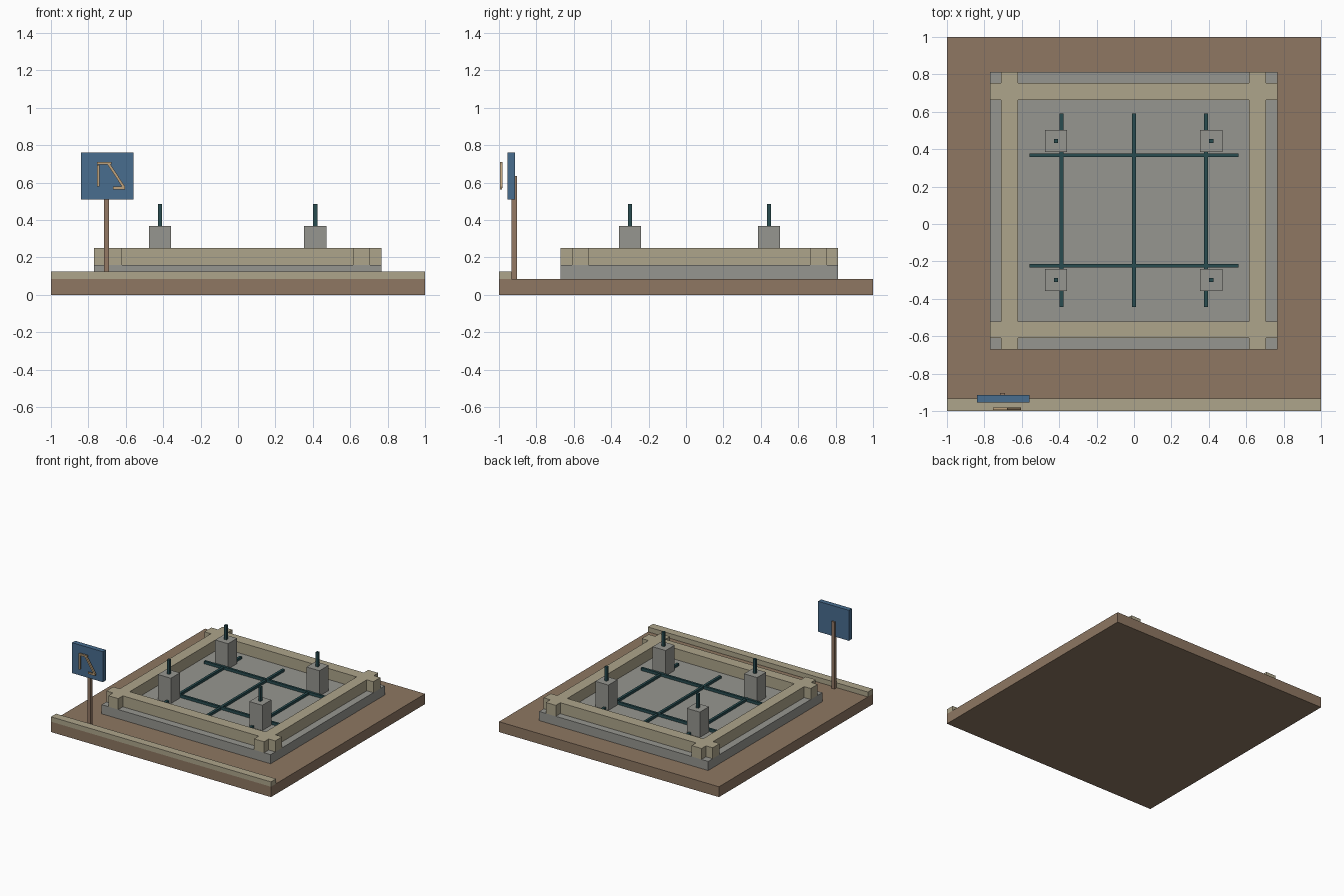
import bpy
from mathutils import Vector

if "Cube" in bpy.data.objects:
    bpy.data.objects.remove(bpy.data.objects["Cube"], do_unlink=True)


def material(name, rgb):
    """Flat colour given as display (sRGB) values, stored linear."""
    linear = [((c / 255 + 0.055) / 1.055) ** 2.4 for c in rgb] + [1]
    mat = bpy.data.materials.new(name)
    mat.use_nodes = True
    mat.diffuse_color = linear
    node = mat.node_tree.nodes["Principled BSDF"]
    node.inputs["Base Color"].default_value = linear
    node.inputs["Roughness"].default_value = 0.9
    return mat


earth = material("earth brown", (142, 119, 98))
timber = material("pale timber", (174, 165, 139))
concrete = material("concrete grey", (150, 150, 144))
steel = material("dark teal steel", (40, 76, 80))
blue = material("sign blue", (72, 109, 143))
wood = material("post wood", (147, 120, 100))
sand = material("symbol sand", (190, 162, 125))


def box(name, x, y, z, mat):
    """Box from (low, high) ranges on each axis."""
    mid = [(a + b) / 2 for a, b in (x, y, z)]
    bpy.ops.mesh.primitive_cube_add(size=1, location=mid)
    ob = bpy.context.object
    ob.name = name
    ob.scale = [b - a for a, b in (x, y, z)]
    bpy.ops.object.transform_apply(location=False, rotation=False, scale=True)
    ob.data.materials.append(mat)
    return ob


def around(c, half):
    return (c - half, c + half)


# Ground, kerb and foundation slab
GROUND, SLAB, BEAM = 0.085, 0.16, 0.25
box("ground", (-1, 1), (-1, 1), (0, GROUND), earth)
box("kerb", (-1, 1), (-1, -0.933), (GROUND, 0.125), timber)
slab_x, slab_y = (-0.77, 0.766), (-0.67, 0.812)
box("slab", slab_x, slab_y, (GROUND, SLAB), concrete)

# Crossing frame beams: two run through, the others are split around them
side_x = [(-0.71, -0.62), (0.615, 0.706)]
for side, span in zip(("right", "left"), side_x):
    box(side + "_beam", span, slab_y, (SLAB, BEAM), timber)
pieces = [(slab_x[0], side_x[0][0]), (side_x[0][1], side_x[1][0]),
          (side_x[1][1], slab_x[1])]
for end, span in (("front", (-0.61, -0.52)), ("back", (0.663, 0.754))):
    for part, piece in zip(("right_stub", "beam", "left_stub"), pieces):
        box(end + "_" + part, piece, span, (SLAB, BEAM), timber)

# Reinforcing bars laid on the slab
for i, x in enumerate((-0.388, 0, 0.385)):
    box(f"long_bar_{i}", around(x, 0.01), (-0.445, 0.59), (SLAB, 0.18), steel)
for i, y in enumerate((-0.223, 0.367)):
    box(f"cross_bar_{i}", (-0.56, 0.56), around(y, 0.009), (SLAB, 0.183), steel)

# Column stubs, each with a steel starter bar
for end, y in (("front", -0.3), ("back", 0.443)):
    for side, x in (("right", -0.418), ("left", 0.413)):
        box(f"{end}_{side}_column", around(x, 0.059), around(y, 0.059),
            (SLAB, 0.368), concrete)
        box(f"{end}_{side}_starter_bar", around(x, 0.011), around(y, 0.011),
            (0.368, 0.485), steel)

# Sign on its post
box("sign_post", around(-0.703, 0.014), (-0.933, -0.903), (GROUND, 0.635), wood)
box("sign_panel", (-0.84, -0.56), (-0.955, -0.915), (0.51, 0.76), blue)


# Raised symbol made of straight strokes in front of the panel
def stroke(name, start, end, width):
    a, b = Vector((start[0], -0.988, start[1])), Vector((end[0], -0.988, end[1]))
    length = (b - a).length
    ob = box(name, around(0, width / 2), around(0, 0.007),
             around(0, length / 2), sand)
    ob.location = (a + b) / 2
    ob.rotation_euler = (b - a).to_track_quat("Z", "Y").to_euler()


stroke("symbol_upright", (-0.748, 0.58), (-0.748, 0.695), 0.014)
stroke("symbol_top", (-0.755, 0.703), (-0.675, 0.703), 0.015)
stroke("symbol_diagonal", (-0.692, 0.7), (-0.61, 0.575), 0.014)
stroke("symbol_foot", (-0.668, 0.571), (-0.603, 0.571), 0.011)
